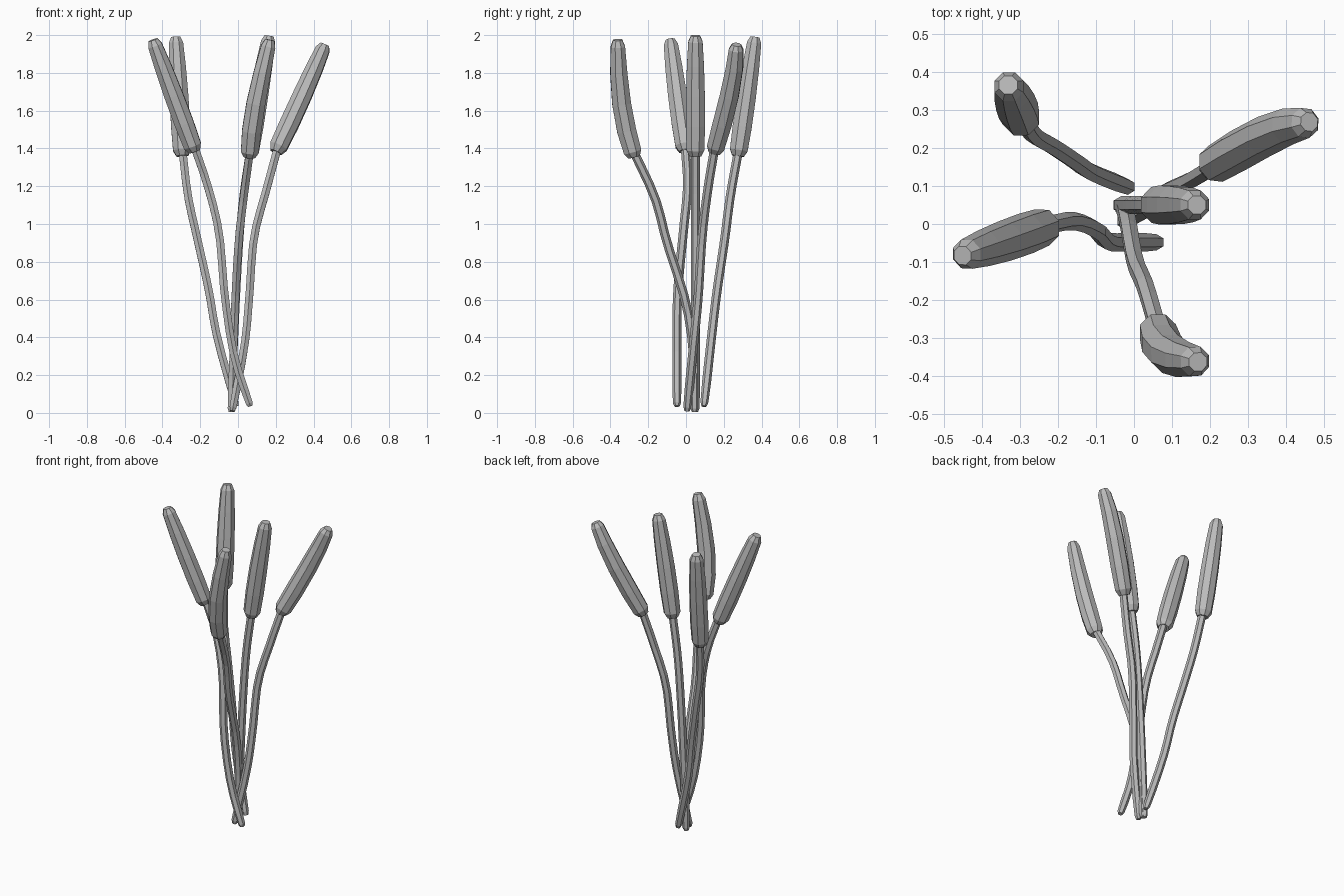
import bpy, bmesh, math
from mathutils import Vector

cube = bpy.data.objects.get("Cube")
if cube:
    bpy.data.objects.remove(cube)

grey = bpy.data.materials.new("plain grey")
grey.use_nodes = True
colour = (0.5, 0.5, 0.5, 1)
grey.diffuse_color = colour
grey.node_tree.nodes["Principled BSDF"].inputs["Base Color"].default_value = colour


def curve_point(points, t):
    """Point on a smooth curve through the given points, t from 0 to 1."""
    p = [Vector(q) for q in points]
    p = [2 * p[0] - p[1]] + p + [2 * p[-1] - p[-2]]
    s = t * (len(points) - 1)
    i = min(int(s), len(points) - 2)
    u = s - i
    a, b, c, d = p[i:i + 4]
    return 0.5 * (2 * b + (c - a) * u + (2 * a - 5 * b + 4 * c - d) * u ** 2
                  + (3 * b - a - 3 * c + d) * u ** 3)


def sweep(name, points, profile, sides):
    """Faceted tube along a curve; profile lists (fraction, radius)."""
    bm = bmesh.new()
    rings = []
    side = Vector((1, 0, 0))
    for t, radius in profile:
        low, high = max(t - 0.02, 0), min(t + 0.02, 1)
        axis = (curve_point(points, high) - curve_point(points, low)).normalized()
        side = (side - axis * side.dot(axis)).normalized()
        other = axis.cross(side)
        centre = curve_point(points, t)
        ring = []
        for k in range(sides):
            a = math.tau * (k + 0.5) / sides
            ring.append(bm.verts.new(centre + radius * (side * math.cos(a) + other * math.sin(a))))
        rings.append(ring)
    for r, q in zip(rings, rings[1:]):
        for k in range(sides):
            n = (k + 1) % sides
            bm.faces.new((r[k], r[n], q[n], q[k]))
    bm.faces.new(rings[0][::-1])
    bm.faces.new(rings[-1])
    mesh = bpy.data.meshes.new(name)
    bm.to_mesh(mesh)
    bm.free()
    mesh.materials.append(grey)
    bpy.context.collection.objects.link(bpy.data.objects.new(name, mesh))


# Stem path from the ground up, then head path from its base to its tip
reeds = {
    "back_right": (
        [(-.01, .095, .035), (-.11, .135, .4), (-.155, .165, .65), (-.215, .205, .92),
         (-.265, .235, 1.15), (-.295, .28, 1.4)],
        [(-.295, .275, 1.36), (-.312, .32, 1.67), (-.33, .365, 1.99)]),
    "side_right": (
        [(.065, -.048, .035), (-.02, -.048, .3), (-.07, -.045, .62), (-.1, -.015, .95),
         (-.16, .008, 1.2), (-.235, -.005, 1.42)],
        [(-.23, -.005, 1.385), (-.34, -.045, 1.68), (-.45, -.083, 1.975)]),
    "front_left": (
        [(-.03, .045, .005), (-.025, .04, .3), (-.015, 0, .58), (.003, -.1, .9),
         (.03, -.165, 1.14), (.065, -.285, 1.4)],
        [(.06, -.275, 1.355), (.078, -.325, 1.54), (.115, -.352, 1.74), (.168, -.362, 1.975)]),
    "middle": (
        [(-.037, .05, .005), (-.02, .05, .4), (0, .05, .8), (.025, .05, 1.12), (.065, .05, 1.4)],
        [(.06, .05, 1.36), (.11, .05, 1.68), (.165, .05, 1.997)]),
    "back_left": (
        [(-.03, .005, .01), (.035, .04, .36), (.06, .065, .62), (.085, .085, .93),
         (.15, .115, 1.18), (.215, .155, 1.42)],
        [(.2, .15, 1.38), (.295, .205, 1.58), (.385, .25, 1.78), (.46, .268, 1.95)]),
}

stem_profile = [(0, .014), (.012, .021)] + [(i / 14, .024) for i in range(1, 15)]
head_profile = [(0, .034), (.05, .051), (.25, .055), (.5, .054), (.75, .049), (.95, .041), (1, .026)]

for place, (stem, head) in reeds.items():
    sweep(place + "_stem", stem, stem_profile, 6)
    sweep(place + "_seed_head", head, head_profile, 8)
